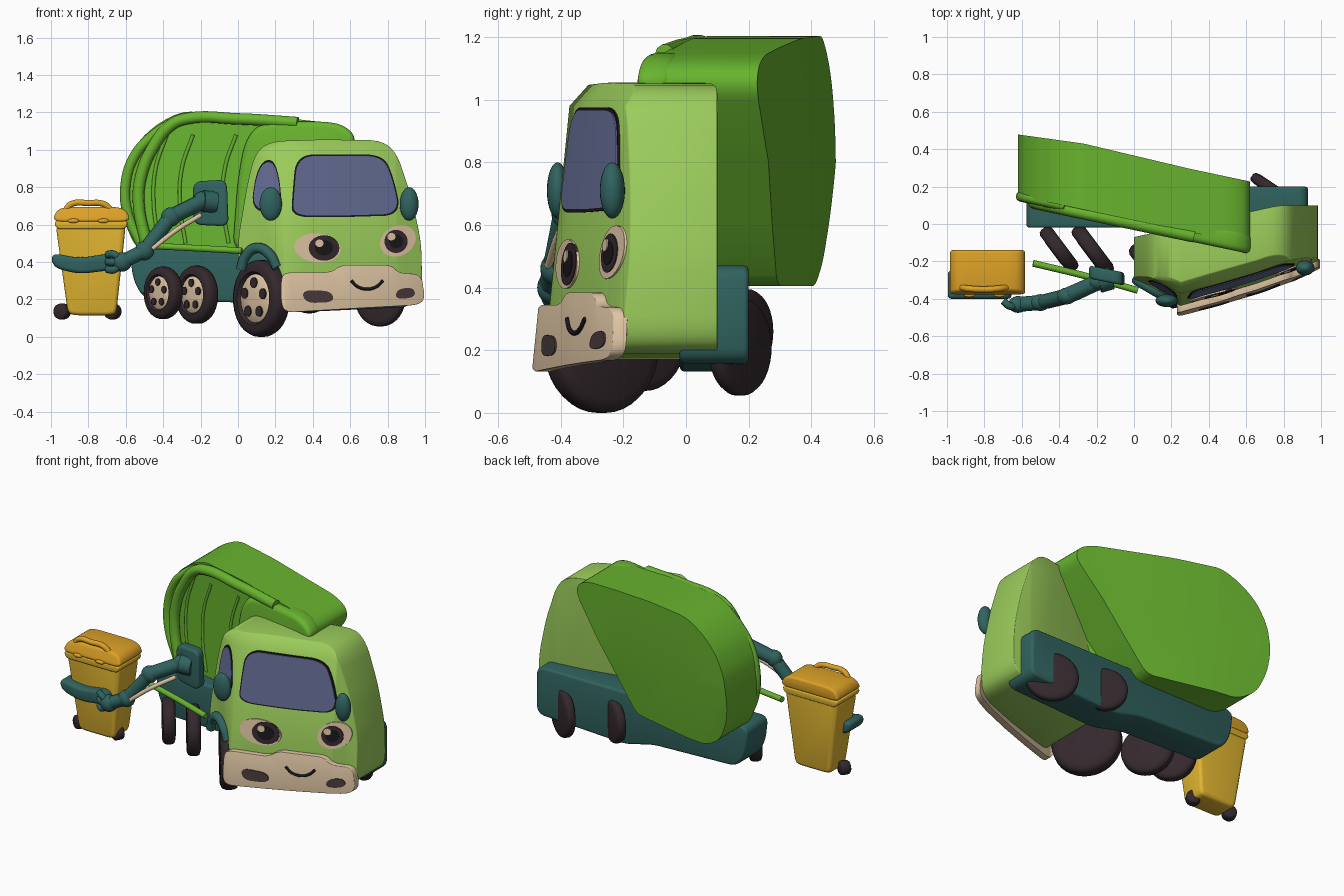
import bpy, bmesh
from math import sin, cos, pi, radians
from mathutils import Vector, Matrix

if "Cube" in bpy.data.objects:
    bpy.data.objects.remove(bpy.data.objects["Cube"])


def material(name, rgb):
    m = bpy.data.materials.new(name)
    m.use_nodes = True
    m.diffuse_color = (*rgb, 1)
    m.node_tree.nodes["Principled BSDF"].inputs["Base Color"].default_value = (*rgb, 1)
    return m


BODY = material("leaf green", (.14, .46, .028))
CAB = material("light green", (.33, .61, .105))
TEAL = material("dark teal", (.03, .125, .115))
YELLOW = material("bin yellow", (.75, .46, .03))
LID = material("lid amber", (.72, .36, .02))
TYRE = material("tyre brown", (.033, .021, .026))
LAMP = material("lamp brown", (.065, .04, .042))
CREAM = material("cream", (.74, .56, .37))
GLASS = material("slate glass", (.13, .155, .3))
BLACK = material("black", (.01, .008, .01))


def finish(bm, name, mat):
    bmesh.ops.recalc_face_normals(bm, faces=bm.faces[:])
    me = bpy.data.meshes.new(name)
    bm.to_mesh(me)
    bm.free()
    me.materials.append(mat)
    ob = bpy.data.objects.new(name, me)
    bpy.context.collection.objects.link(ob)
    bpy.ops.object.select_all(action='DESELECT')
    ob.select_set(True)
    bpy.context.view_layer.objects.active = ob
    bpy.ops.object.shade_smooth_by_angle(angle=radians(46))


def soften(pts, r=.08, times=3):
    """Cut the corners of a closed outline until it looks round."""
    for _ in range(times):
        out = []
        for i, p in enumerate(pts):
            a, b = Vector(p), Vector(pts[(i + 1) % len(pts)])
            step = (b - a) * min(.25, r / max((b - a).length, 1e-6))
            out += [a + step, b - step]
        pts, r = out, r * .5
    return pts


def ellipse(x, z, rx, rz, tilt=0, n=28):
    out = []
    for i in range(n):
        u, v = rx * cos(2 * pi * i / n), rz * sin(2 * pi * i / n)
        out.append((x + u * cos(tilt) - v * sin(tilt), z + u * sin(tilt) + v * cos(tilt)))
    return out


def slab(name, pts, front, back, mat, bevel=0, xcuts=(), zcuts=()):
    """Outline in x and z, closed between a front and a back depth function."""
    bm = bmesh.new()
    bm.faces.new([bm.verts.new((p[0], 0, p[1])) for p in pts])
    for co, no in [((x, 0, 0), (1, 0, 0)) for x in xcuts] + [((0, 0, z), (0, 0, 1)) for z in zcuts]:
        bmesh.ops.bisect_plane(bm, geom=bm.verts[:] + bm.edges[:] + bm.faces[:], plane_co=co, plane_no=no)
    near = bm.verts[:]
    rim = [e for e in bm.edges if e.is_boundary]
    twin = bmesh.ops.duplicate(bm, geom=near + bm.edges[:] + bm.faces[:])["vert_map"]
    for e in rim:
        a, b = e.verts
        bm.faces.new((a, b, twin[b], twin[a]))
    for v in near:
        twin[v].co.y = back(v.co.x, v.co.z)
        v.co.y = front(v.co.x, v.co.z)
    bmesh.ops.recalc_face_normals(bm, faces=bm.faces[:])
    if bevel:
        sharp = [e for e in bm.edges if e.calc_face_angle(0) > .8]
        bmesh.ops.bevel(bm, geom=sharp, offset=bevel, segments=3, profile=.5,
                        affect='EDGES', clamp_overlap=True)
    finish(bm, name, mat)


def tube(name, pts, r, mat):
    cu = bpy.data.curves.new(name, 'CURVE')
    cu.dimensions, cu.bevel_depth, cu.bevel_resolution = '3D', r, 3
    cu.use_fill_caps, cu.resolution_u = True, 8
    sp = cu.splines.new('BEZIER')
    sp.bezier_points.add(len(pts) - 1)
    for bp, p in zip(sp.bezier_points, pts):
        bp.co = p
        bp.handle_left_type = bp.handle_right_type = 'AUTO'
    cu.materials.append(mat)
    ob = bpy.data.objects.new(name, cu)
    bpy.context.collection.objects.link(ob)
    bpy.ops.object.select_all(action='DESELECT')
    ob.select_set(True)
    bpy.context.view_layer.objects.active = ob
    bpy.ops.object.convert(target='MESH')


def ball(name, loc, size, mat):
    bm = bmesh.new()
    bmesh.ops.create_uvsphere(bm, u_segments=24, v_segments=14, radius=1,
                              matrix=Matrix.Translation(loc) @ Matrix.Diagonal((*size, 1)))
    finish(bm, name, mat)


def lathe(name, profile, matrix, mat):
    bm = bmesh.new()
    vs = [bm.verts.new((r, 0, h)) for r, h in profile]
    es = [bm.edges.new(pair) for pair in zip(vs, vs[1:])]
    bmesh.ops.spin(bm, geom=vs + es, cent=(0, 0, 0), axis=(0, 0, 1), angle=2 * pi, steps=36)
    bmesh.ops.remove_doubles(bm, verts=bm.verts[:], dist=1e-4)
    bmesh.ops.transform(bm, matrix=matrix, verts=bm.verts[:])
    finish(bm, name, mat)


def wheel(name, loc, r, w, axis, hub):
    m = Matrix.Translation(loc) @ Vector(axis).to_track_quat('Z', 'Y').to_matrix().to_4x4()
    dish = [(.85 * r, w), (.7 * r, w), (.64 * r, .7 * w), (0, .7 * w)] if hub else [(.8 * r, w), (0, w)]
    lathe(name + "_tyre", [(0, -w), (.8 * r, -w), (.95 * r, -.8 * w), (r, -.4 * w), (r, .4 * w),
                           (.95 * r, .8 * w)] + dish, m, TYRE)
    if hub:
        lathe(name + "_hub", [(0, .95 * w), (.2 * r, .95 * w), (.6 * r, .85 * w), (.66 * r, .6 * w)], m, CREAM)
        for i in range(5):
            a = 2 * pi * i / 5 + .3
            hole = m @ Matrix.Rotation(a, 4, 'Z') @ Matrix.Translation((.41 * r, 0, .9 * w))
            lathe(name + "_hole", [(0, .006), (.14 * r, .006), (.14 * r, -.002)], hole, TYRE)


def bend(x, xs, ys):
    """Straight segments through the given points."""
    i = max(k for k in range(len(xs) - 1) if xs[k] <= max(x, xs[0]))
    return ys[i] + (x - xs[i]) / (xs[i + 1] - xs[i]) * (ys[i + 1] - ys[i])


# Container
side = lambda x, z=0: .02 - .21 * x
far = lambda x, z: bend(x, (-.63, -.27, .3, .63), (.48, .43, .295, .225)) - .1 * max(0, .8 - z)
slab("container", soften([(-.625, .75), (-.6, .92), (-.53, 1.05), (-.43, 1.14), (-.3, 1.205), (0, 1.195),
                          (.3, 1.165), (.52, 1.14), (.61, 1.1), (.625, 1.03), (.15, .405), (-.43, .405),
                          (-.55, .48), (-.61, .62)], .03, 2), side, far, BODY, 0, (-.27, .3), (.8,))
slab("container_hood", soften([(-.03, .45), (0, .85), (.04, 1.06), (.13, 1.15), (.52, 1.15), (.61, 1.1),
                               (.63, 1.04), (.48, .75), (.2, .45)], .05),
     lambda x, z: -.03 - .21 * x, lambda x, z: .08 - .2 * x, BODY, .03)


def on_side(pts, lift=0):
    return [(x, side(x) - lift, z) for x, z in pts]


tube("outer_rim", on_side([(-.52, .5), (-.59, .66), (-.6, .82), (-.55, .97), (-.46, 1.07), (-.36, 1.14)]), .028, BODY)
tube("top_rail", on_side([(-.49, .5), (-.53, .7), (-.52, .85), (-.45, 1.02), (-.36, 1.13), (-.28, 1.165),
                          (0, 1.165), (.32, 1.145)], .02), .032, BODY)
for x in (-.44, -.3, -.07):
    tube("panel_rib", on_side([(x + .02, .5), (x - .01, .7), (x, .9), (x + .06, 1.08)]), .01, BODY)
tube("side_rail", [(-.54, -.21, .49), (-.25, -.28, .475), (.02, -.355, .46)], .018, BODY)

# Chassis
slab("chassis", soften([(-.58, .47), (.93, .47), (.93, .16), (.3, .13), (.1, .18), (-.5, .2), (-.56, .3)], .03, 2),
     lambda x, z: -.02, lambda x, z: .2, TEAL, .015)

# Cab, with a front that bends round the corner and leans back at the top
XS = (0, .25, .45, .65, .85, 1.0)
YS = (-.295, -.43, -.377, -.318, -.248, -.18)
CUTS = XS[1:5]


def face(x, z):
    return bend(x, XS, YS) + .1 * (z - .4) + .8 * max(0, z - .98)


slab("cab", soften([(0, .36), (0, .52), (.05, .82), (.09, .98), (.17, 1.045), (.45, 1.055), (.77, 1.05),
                    (.85, .98), (.93, .74), (.98, .5), (.985, .25), (.93, .19), (.27, .17), (.24, .32),
                    (.19, .43), (.1, .46), (.04, .39)], .04, 2),
     face, lambda x, z: min(.1, -.07 + .22 * x), CAB, .04, CUTS, (.98,))
slab("bumper", soften([(.23, .32), (.26, .345), (.5, .345), (.55, .385), (.82, .385), (.86, .34), (.98, .335),
                       (1.0, .2), (.96, .17), (.6, .15), (.26, .13), (.23, .17)], .025, 2),
     lambda x, z: face(max(x, .25), z) - .035, lambda x, z: face(x, z) + .01, CREAM, .025, CUTS)


def plate(name, pts, mat, lift):
    slab(name, pts, lambda x, z: face(x, z) - lift, lambda x, z: face(x, z) - lift + .009, mat, 0, CUTS)


def window(name, pts, cx, cz, k):
    pts = soften(pts, .05)
    plate(name + "_frame", pts, BLACK, .006)
    plate(name + "_glass", [(cx + (x - cx) * k, cz + (z - cz) * (k - .02)) for x, z in pts], GLASS, .01)


window("windscreen", [(.31, .975), (.775, .975), (.83, .86), (.875, .65), (.58, .64), (.285, .64), (.29, .75)],
       .58, .81, .97)
window("side_window", [(.07, .67), (.09, .85), (.13, .94), (.19, .95), (.225, .84), (.235, .66)], .155, .81, .93)

# Eyes: x, z, half width, half height, tilt, pupil x, pupil z, pupil half sizes
for n, x, z, rx, rz, t, px, pz, pw, ph in (("right", .425, .475, .125, .078, -.1, .46, .475, .082, .068),
                                           ("left", .855, .513, .1, .08, .5, .845, .51, .062, .062)):
    plate(n + "_eye", ellipse(x, z, rx, rz, t), CREAM, .007)
    plate(n + "_pupil", ellipse(px, pz, pw, ph), TYRE, .01)
    plate(n + "_iris", ellipse(px, pz, pw * .6, ph * .6), BLACK, .012)
    plate(n + "_glint", ellipse(px - .025, pz + .025, .022, .02), CREAM, .015)

# Headlights and smile
plate("right_headlight", soften([(.34, .25), (.5, .245), (.515, .185), (.36, .18)], .03), LAMP, .04)
plate("left_headlight", soften([(.85, .255), (.94, .265), (.95, .21), (.84, .2)], .03), LAMP, .04)
tube("smile", [(x, face(x, z) - .038, z) for x, z in ((.605, .3), (.64, .268), (.69, .255), (.74, .268), (.775, .3))],
     .008, BLACK)

# Mirrors and wheel arch
ball("right_mirror", (.175, -.41, .71), (.06, .034, .09), TEAL)
ball("left_mirror", (.915, -.235, .71), (.05, .04, .09), TEAL)
tube("wheel_arch", [(.015, -.3, .36), (.04, -.315, .43), (.1, -.35, .475), (.17, -.39, .44), (.21, -.405, .37)],
     .028, TEAL)

# Wheels
OUT, IN = (-.8, -.6, 0), (.55, .83, 0)
wheel("front_right_wheel", (.125, -.27, .205), .205, .055, OUT, True)
wheel("middle_right_wheel", (-.22, -.14, .225), .155, .04, OUT, True)
wheel("back_right_wheel", (-.4, -.135, .235), .14, .038, OUT, True)
wheel("front_left_wheel", (.76, .172, .21), .155, .03, IN, False)
wheel("back_left_wheel", (.38, .188, .26), .135, .03, IN, False)

# Lifting arm
slab("arm_plate", soften([(-.24, .83), (-.06, .84), (-.05, .59), (-.24, .6)], .025, 2),
     lambda x, z: -.34 - .2 * x, lambda x, z: -.27 - .2 * x, TEAL, .015)
joints = [(-.12, -.29, .72), (-.19, -.31, .725), (-.36, -.385, .64), (-.5, -.42, .46), (-.62, -.43, .4)]
for a, b, r in zip(joints, joints[1:], (.06, .043, .04, .04)):
    tube("arm_link", [a, b], r, TEAL)
for p in joints[1:]:
    ball("arm_joint", p, (.052, .045, .052), TEAL)
tube("arm_piston", [(-.2, -.345, .65), (-.33, -.405, .57), (-.46, -.44, .47)], .013, CREAM)
for z in (.36, .4, .44):
    tube("grip_finger", [(-.62, -.43, .4), (-.66, -.44, z), (-.7, -.41, z)], .02, TEAL)
slab("bin_clamp", soften([(-1, .45), (-.85, .42), (-.66, .45), (-.65, .36), (-.85, .335), (-.99, .37)], .03),
     lambda x, z: -.4, lambda x, z: -.25, TEAL, .02)

# Bin
slab("bin_body", soften([(-.975, .6), (-.6, .6), (-.65, .13), (-.68, .115), (-.88, .115), (-.91, .13)], .02, 2),
     lambda x, z: -.36 + (.6 - z) * .06, lambda x, z: -.145 - (.6 - z) * .06, YELLOW, .02)
slab("bin_rim", soften([(-.985, .62), (-.585, .62), (-.6, .575), (-.97, .575)], .015, 2),
     lambda x, z: -.375, lambda x, z: -.14, YELLOW, .01)
slab("bin_lid", soften([(-.99, .615), (-.975, .67), (-.93, .695), (-.64, .695), (-.59, .67), (-.575, .615)], .03),
     lambda x, z: -.385 + (z - .6) * .3, lambda x, z: -.14, LID, .02)
tube("lid_handle", [(-.92, -.34, .68), (-.89, -.345, .71), (-.8, -.35, .715), (-.72, -.345, .71), (-.68, -.34, .68)],
     .017, LID)
for x in (-.88, -.72):
    ball("lid_hinge", (x, -.38, .62), (.03, .012, .012), LID)
for x in (-.94, -.67):
    wheel("bin_wheel", (x, -.27, .135), .043, .03, (-.5, -.85, 0), False)
